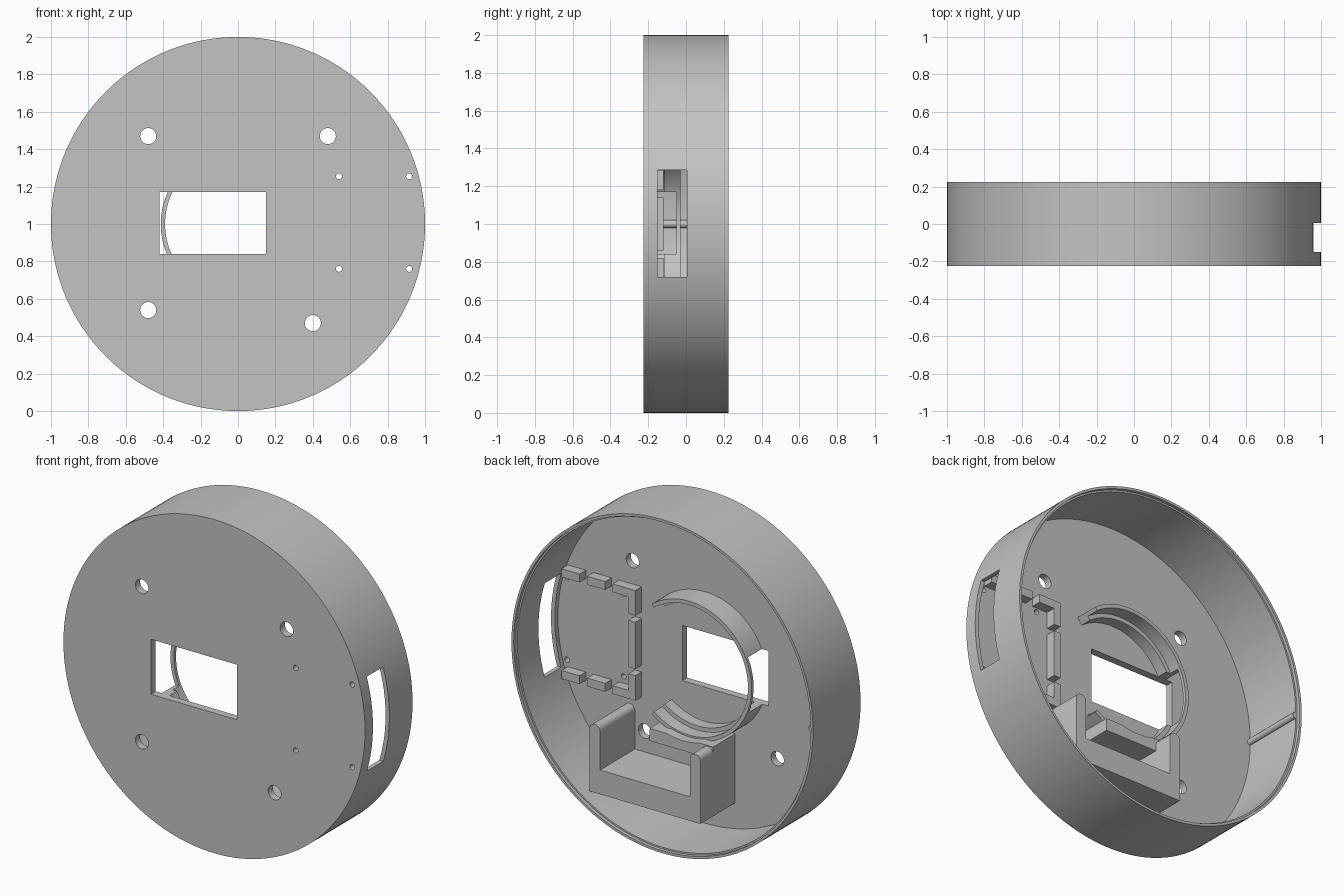
import bpy, bmesh
from math import sin, cos, pi, radians

if "Cube" in bpy.data.objects:
    bpy.data.objects.remove(bpy.data.objects["Cube"], do_unlink=True)

grey = bpy.data.materials.new("plain grey")
grey.use_nodes = True
grey.diffuse_color = (0.55, 0.55, 0.55, 1)
grey.node_tree.nodes["Principled BSDF"].inputs["Base Color"].default_value = (0.55, 0.55, 0.55, 1)

FRONT, BACK, FLOOR = -0.225, 0.225, -0.18   # plate front, rim, plate inside
SINK = FLOOR - 0.01                         # parts sink slightly into the plate


def finish(name, bm):
    bmesh.ops.recalc_face_normals(bm, faces=bm.faces)
    mesh = bpy.data.meshes.new(name)
    bm.to_mesh(mesh)
    bm.free()
    mesh.materials.append(grey)
    obj = bpy.data.objects.new(name, mesh)
    bpy.context.collection.objects.link(obj)
    return obj


def prism(name, points, y0, y1):
    """Extrude an (x, z) outline along y; z is measured from the disc centre."""
    bm = bmesh.new()
    face = bm.faces.new([bm.verts.new((x, y0, z + 1)) for x, z in points])
    out = bmesh.ops.extrude_face_region(bm, geom=[face])
    verts = [v for v in out["geom"] if isinstance(v, bmesh.types.BMVert)]
    bmesh.ops.translate(bm, verts=verts, vec=(0, y1 - y0, 0))
    return finish(name, bm)


def arc(radius, a0, a1, n, cx=0, cz=0):
    return [(cx + radius * cos(radians(a0 + (a1 - a0) * i / n)),
             cz + radius * sin(radians(a0 + (a1 - a0) * i / n))) for i in range(n + 1)]


def box(name, x0, x1, y0, y1, z0, z1):
    return prism(name, [(x0, z0), (x1, z0), (x1, z1), (x0, z1)], y0, y1)


def rod(name, radius, y0, y1, cx=0, cz=0, n=32):
    return prism(name, arc(radius, 0, 360, n, cx, cz)[:-1], y0, y1)


def ring_arc(name, inner, outer, y0, y1, a0, a1):
    return prism(name, arc(outer, a0, a1, 64) + arc(inner, a1, a0, 64), y0, y1)


def combine(obj, other, operation="DIFFERENCE"):
    mod = obj.modifiers.new("cut", "BOOLEAN")
    mod.operation, mod.solver, mod.object = operation, "EXACT", other
    bpy.context.view_layer.objects.active = obj
    bpy.ops.object.modifier_apply(modifier=mod.name)
    bpy.data.objects.remove(other, do_unlink=True)


def smooth(obj):
    bpy.ops.object.select_all(action="DESELECT")
    obj.select_set(True)
    bpy.context.view_layer.objects.active = obj
    bpy.ops.object.shade_smooth_by_angle(angle=radians(25))


# Round casing: solid disc hollowed from the back, with a stepped rim
casing = rod("casing", 1.0, FRONT, BACK, n=160)
combine(casing, rod("cavity", 0.975, FLOOR, BACK + 0.1, n=160))
combine(casing, rod("rim_step", 0.985, BACK - 0.02, BACK + 0.1, n=160))

# Openings: lens window, side slot, screw holes and small board holes
combine(casing, box("window_cut", -0.42, 0.15, -0.3, -0.05, -0.16, 0.17))
combine(casing, box("slot_cut", 0.85, 1.1, -0.15, 0.005, -0.28, 0.285))
for x, z in [(-0.48, 0.47), (0.48, 0.47), (-0.48, -0.46), (0.4, -0.53)]:
    combine(casing, rod("hole", 0.043, -0.3, 0, x, z))
for x in (0.54, 0.915):
    for z in (0.255, -0.24):
        combine(casing, rod("hole", 0.016, -0.3, -0.1, x, z, 16))
smooth(casing)

# Open lens collar with an inner ledge, notched around the window
collar = ring_arc("lens_collar", 0.39, 0.413, SINK, -0.03, 53, 307)
combine(collar, ring_arc("ledge", 0.365, 0.40, SINK, -0.11, 53, 307), "UNION")
combine(collar, box("window_cut", -0.5, 0.15, -0.3, -0.05, -0.16, 0.17))
smooth(collar)

# Holder: two round-topped side walls on a thick base
for name, x in (("holder_left_wall", 0.5), ("holder_right_wall", -0.165)):
    half = 0.035
    outline = [(x - half, -0.79), (x + half, -0.79)] + arc(half, 0, 180, 12, x, -0.425)
    smooth(prism(name, outline, SINK, 0.15))
box("holder_base", -0.2, 0.535, SINK, 0.15, -0.80, -0.655)

# Pad under the collar, hollowed to its curve
pad = box("collar_pad", -0.2, 0.22, SINK, 0.03, -0.46, -0.385)
combine(pad, rod("pad_cut", 0.40, -0.3, 0.1, n=96))
smooth(pad)

# Broken frame of blocks that locates the board
TOP = -0.12
for side, s in (("upper", 1), ("lower", -1)):
    for i, (x0, x1) in enumerate([(0.42, 0.57), (0.62, 0.74), (0.79, 0.91)]):
        box(f"{side}_board_block_{i + 1}", x0, x1, SINK, TOP, *sorted((s * 0.28, s * 0.33)))
    box(f"{side}_corner_block", 0.42, 0.465, SINK, TOP, *sorted((s * 0.18, s * 0.28)))
box("middle_board_block", 0.42, 0.465, SINK, TOP, -0.14, 0.14)

# Locating rib on the inside of the wall
smooth(rod("wall_rib", 0.02, SINK, 0.205, -0.975, 0, 20))
